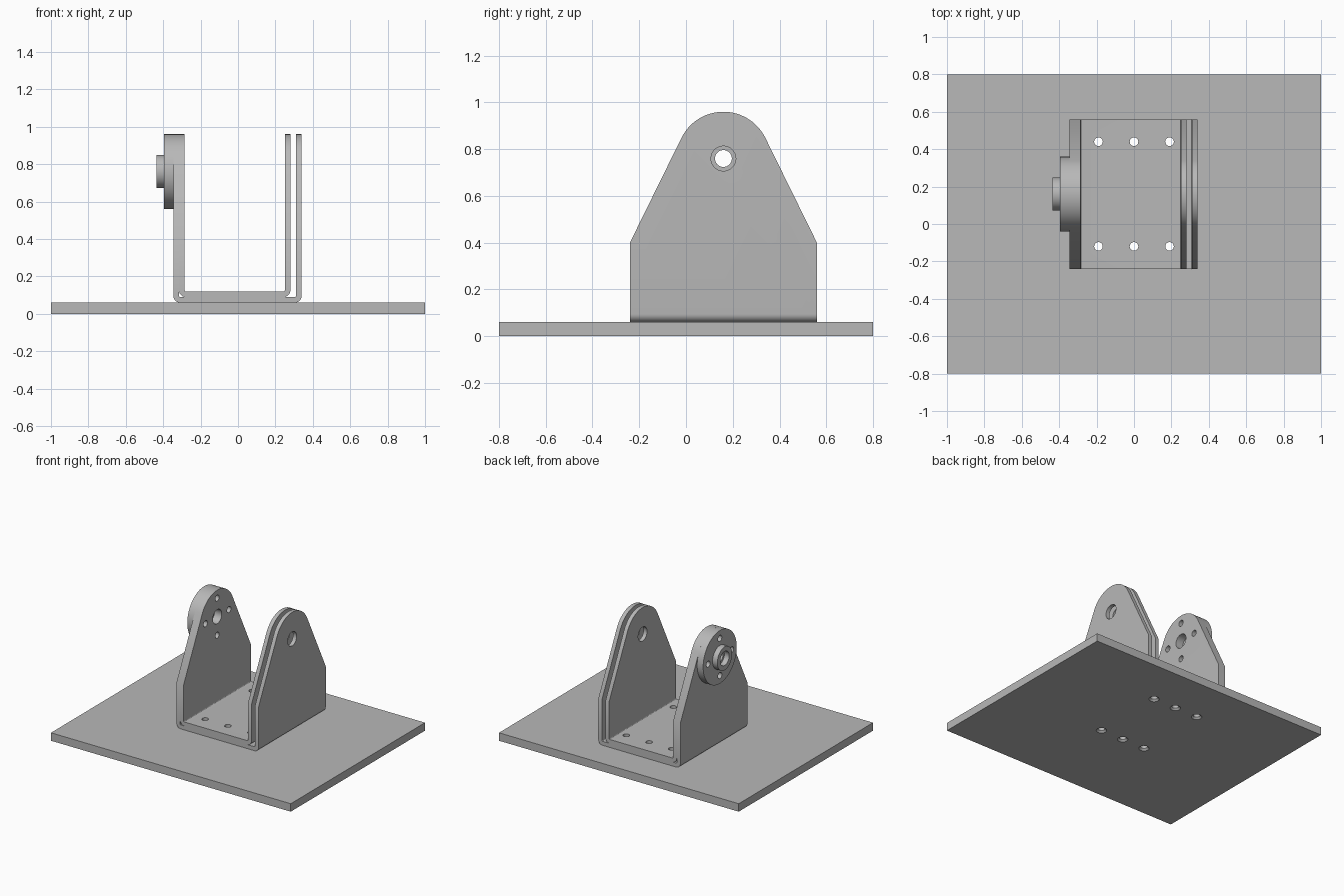
import bpy, bmesh, math
from mathutils import Matrix, Vector

cube = bpy.data.objects.get("Cube")
if cube:
    bpy.data.objects.remove(cube, do_unlink=True)

steel = bpy.data.materials.new("plain_grey")
steel.use_nodes = True
GREY = (0.48, 0.48, 0.48, 1)
steel.diffuse_color = GREY
steel.node_tree.nodes["Principled BSDF"].inputs["Base Color"].default_value = GREY

T = 0.03                                # sheet thickness
PY, PZ = 0.16, 0.76                     # pivot axis
BORE, LIP, BOLT = 0.053, 0.036, 0.023   # hole radii
FLANGE_R = 0.2


def make(name, bm):
    bmesh.ops.recalc_face_normals(bm, faces=bm.faces)
    mesh = bpy.data.meshes.new(name)
    bm.to_mesh(mesh)
    bm.free()
    mesh.materials.append(steel)
    ob = bpy.data.objects.new(name, mesh)
    bpy.context.collection.objects.link(ob)
    return ob


def prism(name, outline, axis, a, b):
    """Extrude a 2D outline along the x or y axis from a to b."""
    bm = bmesh.new()
    place = (lambda u, v: (a, u, v)) if axis == "x" else (lambda u, v: (u, a, v))
    face = bm.faces.new([bm.verts.new(place(u, v)) for u, v in outline])
    ext = bmesh.ops.extrude_face_region(bm, geom=[face])
    step = Vector((b - a, 0, 0)) if axis == "x" else Vector((0, b - a, 0))
    bmesh.ops.translate(bm, vec=step, verts=[g for g in ext["geom"] if isinstance(g, bmesh.types.BMVert)])
    return make(name, bm)


def rod(name, axis, centre, r, a, b, r2=None, sides=48):
    """Cylinder or cone along x (centre = y, z) or along z (centre = x, y)."""
    m = Matrix.Translation((0, 0, (a + b) / 2))
    if axis == "x":
        m = Matrix.Translation((0, *centre)) @ Matrix.Rotation(math.pi / 2, 4, "Y") @ m
    else:
        m = Matrix.Translation((*centre, 0)) @ m
    bm = bmesh.new()
    bmesh.ops.create_cone(bm, cap_ends=True, segments=sides, radius1=r,
                          radius2=r if r2 is None else r2, depth=b - a, matrix=m)
    return make(name, bm)


def boolean(ob, cutter, op="DIFFERENCE"):
    cutter.hide_render = True
    mod = ob.modifiers.new("cut", "BOOLEAN")
    mod.operation, mod.solver, mod.object = op, "EXACT", cutter
    bpy.context.view_layer.objects.active = ob
    bpy.ops.object.modifier_apply(modifier=mod.name)
    bpy.data.objects.remove(cutter, do_unlink=True)


def smooth(ob):
    bpy.ops.object.select_all(action="DESELECT")
    ob.select_set(True)
    bpy.context.view_layer.objects.active = ob
    bpy.ops.object.shade_smooth_by_angle(angle=math.radians(30))


def arc(cx, cy, r, start, end, n):
    return [(cx + r * math.cos(math.radians(start + (end - start) * i / n)),
             cy + r * math.sin(math.radians(start + (end - start) * i / n))) for i in range(n + 1)]


FLOOR_HOLES = [(x, y) for x in (-0.19, 0, 0.19) for y in (-0.12, 0.44)]
FLANGE_HOLES = [(PY + dy, PZ + dz) for dy, dz in ((0.14, 0), (-0.14, 0), (0, 0.14), (0, -0.14))]


def u_shape(x0, x1, z0, r, top):
    return ([(x0, top)] + arc(x0 + r, z0 + r, r, 180, 270, 10)
            + arc(x1 - r, z0 + r, r, 270, 360, 10) + [(x1, top)])


def bent_sheet(name, x0, x1, z0):
    """U-bent sheet with tapered, round-topped side walls."""
    outer = u_shape(x0, x1, z0, 0.035, 1.1)
    inner = u_shape(x0 + T, x1 - T, z0 + T, 0.005, 1.1)
    ob = prism(name, outer + inner[::-1], "y", -0.4, 0.7)
    # side silhouette, slopes tangent to the round top
    tangent = math.degrees(math.atan2(-0.36, 0.4) + math.acos(FLANGE_R / math.hypot(0.4, 0.36)))
    side = [(-0.24, 0), (0.56, 0), (0.56, 0.4)]
    side += arc(PY, PZ, FLANGE_R, tangent, 180 - tangent, 40) + [(-0.24, 0.4)]
    boolean(ob, prism("silhouette", side, "x", -0.6, 0.6), "INTERSECT")
    boolean(ob, rod("bore", "x", (PY, PZ), BORE, -0.6, 0.6))
    for c in FLANGE_HOLES:
        boolean(ob, rod("bolt", "x", c, BOLT, -0.6, 0, sides=24))
    for c in FLOOR_HOLES:
        boolean(ob, rod("bolt", "z", c, BOLT, 0.01, 0.2, sides=24))
    smooth(ob)


# base plate with countersunk holes underneath
bm = bmesh.new()
bmesh.ops.create_cube(bm, size=1, matrix=Matrix.Translation((0, 0, 0.03)) @ Matrix.Diagonal((2, 1.6, 0.06, 1)))
base = make("base_plate", bm)
for c in FLOOR_HOLES:
    boolean(base, rod("bolt", "z", c, BOLT, -0.1, 0.2, sides=24))
    boolean(base, rod("sink", "z", c, 0.046, -0.01, 0.02, r2=0.016, sides=24))
smooth(base)

# nested brackets: walls touch on one side, leave a slot on the other
bent_sheet("outer_bracket", -0.345, 0.34, 0.06)
bent_sheet("inner_bracket", -0.315, 0.28, 0.09)

# bearing flange and its boss
flange = rod("bearing_flange", "x", (PY, PZ), FLANGE_R, -0.395, -0.345, sides=80)
boolean(flange, rod("bore", "x", (PY, PZ), LIP, -0.6, 0))
for c in FLANGE_HOLES:
    boolean(flange, rod("bolt", "x", c, BOLT, -0.6, 0, sides=24))
smooth(flange)

boss = rod("bearing_boss", "x", (PY, PZ), 0.088, -0.435, -0.395, sides=64)
boolean(boss, rod("bore", "x", (PY, PZ), BORE, -0.6, 0))
smooth(boss)
